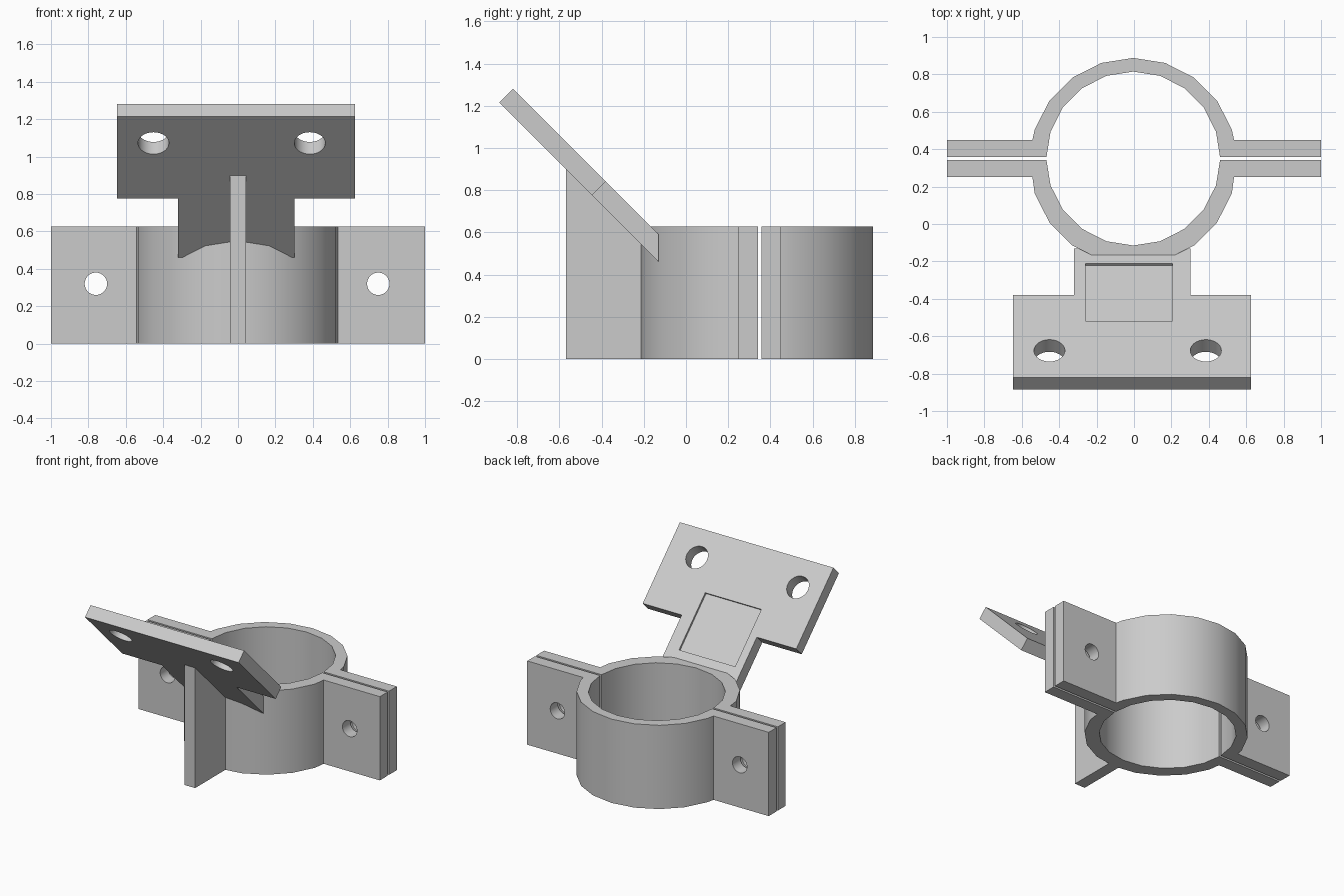
import bpy, bmesh
from math import sin, cos, pi, radians
from mathutils import Matrix, Vector

if "Cube" in bpy.data.objects:
    bpy.data.objects.remove(bpy.data.objects["Cube"], do_unlink=True)

grey = bpy.data.materials.new("plain_grey")
grey.use_nodes = True
colour = (0.6, 0.6, 0.6, 1)
grey.diffuse_color = colour
grey.node_tree.nodes["Principled BSDF"].inputs["Base Color"].default_value = colour

HEIGHT = 0.627
STEP = pi / 10                      # twenty-sided ring
CENTRE_X = -0.004
THICK = 0.092
# Plate space: local y runs down the slope, local z is the plate normal
SLOPE = Matrix.Translation((0, 0, 0.46)) @ Matrix.Rotation(radians(-45), 4, 'X')


def prism(name, points, depth, matrix=Matrix()):
    """Extrude a closed xy outline along z, then place it."""
    bm = bmesh.new()
    face = bm.faces.new([bm.verts.new((x, y, 0)) for x, y in points])
    out = bmesh.ops.extrude_face_region(bm, geom=[face])
    verts = [g for g in out["geom"] if isinstance(g, bmesh.types.BMVert)]
    bmesh.ops.translate(bm, verts=verts, vec=(0, 0, depth))
    bm.transform(matrix)
    bmesh.ops.recalc_face_normals(bm, faces=bm.faces)
    return finish(name, bm)


def finish(name, bm):
    mesh = bpy.data.meshes.new(name)
    bm.to_mesh(mesh)
    bm.free()
    mesh.materials.append(grey)
    obj = bpy.data.objects.new(name, mesh)
    bpy.context.collection.objects.link(obj)
    return obj


def rod(radius, length, matrix):
    """Round cutter along the local z axis."""
    bm = bmesh.new()
    bmesh.ops.create_cone(bm, cap_ends=True, segments=28, radius1=radius,
                          radius2=radius, depth=length, matrix=matrix)
    return finish("hole_cutter", bm)


def select(obj):
    bpy.ops.object.select_all(action='DESELECT')
    obj.select_set(True)
    bpy.context.view_layer.objects.active = obj


def cut(obj, cutters):
    select(obj)
    for cutter in cutters:
        mod = obj.modifiers.new("cut", 'BOOLEAN')
        mod.operation = 'DIFFERENCE'
        mod.solver = 'EXACT'
        mod.object = cutter
        bpy.ops.object.modifier_apply(modifier=mod.name)


def discard(cutters):
    for cutter in cutters:
        bpy.data.objects.remove(cutter, do_unlink=True)


def clamp_half(name, side, joint_y, flange_y):
    """Half ring with a flange at each end; side is -1 front, +1 back."""
    def arc(radius, centre_y):
        return [(CENTRE_X + radius * sin(i * STEP), centre_y + side * radius * cos(i * STEP))
                for i in range(-4, 5)]
    outer, inner = arc(0.554, 0.334), arc(0.465, 0.35)
    points = [(-1, joint_y), (-1, flange_y), (CENTRE_X - 0.539, flange_y)] + outer
    points += [(CENTRE_X + 0.539, flange_y), (1, flange_y), (1, joint_y)]
    points += [(CENTRE_X + 0.464, joint_y)] + inner[::-1] + [(CENTRE_X - 0.464, joint_y)]
    return prism(name, points, HEIGHT)


# Two clamp halves with bolt holes through the flanges
front_half = clamp_half("front_clamp_half", -1, 0.342, 0.25)
back_half = clamp_half("back_clamp_half", 1, 0.358, 0.45)
bolts = [rod(0.06, 0.6, Matrix.Translation((x, 0.35, 0.32)) @ Matrix.Rotation(pi / 2, 4, 'X'))
         for x in (-0.76, 0.75)]
for half in (front_half, back_half):
    cut(half, bolts)
discard(bolts)

# Sloping T-shaped plate, trimmed upright where it meets the ring
left, right, stem_left, stem_right = -0.647, 0.625, -0.32, 0.302
top, shoulder = -1.16, -0.538
plate = prism("mounting_plate",
              [(left, top), (right, top), (right, shoulder), (stem_right, shoulder),
               (stem_right, 0), (stem_left, 0), (stem_left, shoulder), (left, shoulder)],
              -THICK, SLOPE)
bm = bmesh.new()
bm.from_mesh(plate.data)
trim = bmesh.ops.bisect_plane(bm, geom=bm.verts[:] + bm.edges[:] + bm.faces[:],
                              plane_co=Vector((0, -0.13, 0)), plane_no=Vector((0, 1, 0)),
                              clear_outer=True)
edges = [g for g in trim["geom_cut"] if isinstance(g, bmesh.types.BMEdge)]
bmesh.ops.holes_fill(bm, edges=edges)
bmesh.ops.recalc_face_normals(bm, faces=bm.faces)
bm.to_mesh(plate.data)
bm.free()

# Screw holes and the shallow rectangular pocket
tools = [rod(0.083, 0.4, SLOPE @ Matrix.Translation((x, -0.957, 0))) for x in (-0.452, 0.384)]
tools.append(prism("pocket_cutter",
                   [(-0.26, -0.735), (0.205, -0.735), (0.205, -0.297), (-0.26, -0.297)],
                   0.1, SLOPE @ Matrix.Translation((0, 0, -0.015))))
cut(plate, tools)
discard(tools)

# Upright rib under the plate: side outline (y, z) extruded along x
side_axes = Matrix(((0, 0, 1, -0.042), (1, 0, 0, 0), (0, 1, 0, 0), (0, 0, 0, 1)))
rib = prism("support_rib", [(-0.57, 0), (-0.18, 0), (-0.18, 0.51), (-0.57, 0.9)],
            0.086, side_axes)

for obj in (front_half, back_half, plate, rib):
    select(obj)
    bpy.ops.object.shade_smooth_by_angle(angle=radians(30))
